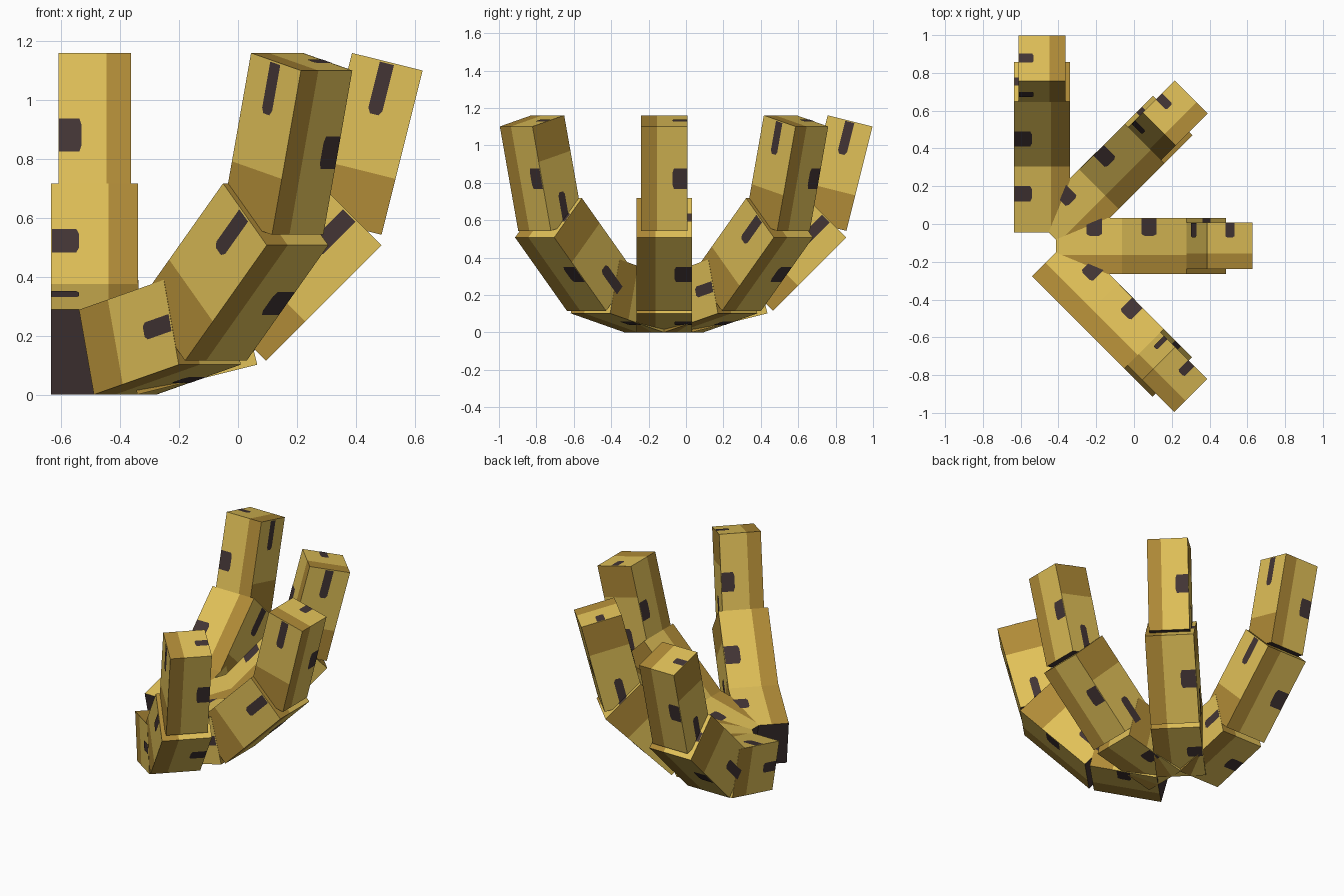
import bpy, bmesh
from math import radians, sin, cos
from mathutils import Vector

if "Cube" in bpy.data.objects:
    bpy.data.objects.remove(bpy.data.objects["Cube"])


def material(name, rgb):
    m = bpy.data.materials.new(name)
    m.diffuse_color = (*rgb, 1)
    m.use_nodes = True
    m.node_tree.nodes["Principled BSDF"].inputs["Base Color"].default_value = m.diffuse_color
    return m


MATS = [material("yellow", (0.753, 0.533, 0.098)),
        material("ochre", (0.434, 0.258, 0.038)),
        material("dark_brown", (0.056, 0.036, 0.036))]
YELLOW, OCHRE, BROWN = range(3)


def poly(bm, pts, normal, mat):
    f = bm.faces.new([bm.verts.new(p) for p in pts])
    f.normal_update()
    if f.normal.dot(normal) < 0:
        f.normal_flip()
    f.material_index = mat


# One box side: ochre band at the start of axis w, yellow rest, brown spot near its end
def panel(bm, corner, w, x, normal):
    def at(a, b, lift=0.0):
        return corner + w * a + x * b + normal * lift
    poly(bm, [at(0, 0), at(.34, 0), at(.34, 1), at(0, 1)], normal, OCHRE)
    poly(bm, [at(.34, 0), at(1, 0), at(1, 1), at(.34, 1)], normal, YELLOW)
    spot = [(.68, .44), (.71, .40), (.99, .40), (.99, .60), (.71, .60), (.68, .56)]
    poly(bm, [at(a, b, .002) for a, b in spot], normal, BROWN)


# A tilted block: base is the centre of its lower outer edge
def block(name, base, heading, tilt, length, thick, width):
    h = Vector((cos(heading), sin(heading), 0))
    right = Vector((sin(heading), -cos(heading), 0))
    up = Vector((0, 0, 1))
    d = h * cos(tilt) + up * sin(tilt)
    n = up * cos(tilt) - h * sin(tilt)
    left = -right * width
    c = base + right * width / 2
    run, rise = d * length, n * thick
    bm = bmesh.new()
    panel(bm, c, left, run, -n)                       # outer side
    panel(bm, c + rise, left, run, n)                 # inner side
    panel(bm, c + run, left, rise, d)                 # far end
    panel(bm, c, run, rise, right)                    # right flank
    panel(bm, c + left + run, -run, rise, -right)     # left flank, turned round
    poly(bm, [c, c + left, c + left + rise, c + rise], -d, BROWN)  # near end
    bmesh.ops.remove_doubles(bm, verts=bm.verts, dist=1e-4)
    me = bpy.data.meshes.new(name)
    bm.to_mesh(me)
    bm.free()
    for m in MATS:
        me.materials.append(m)
    bpy.context.collection.objects.link(bpy.data.objects.new(name, me))


# Segments: name, reach, height, tilt, length, thickness, width
SEGMENTS = [("lower", .028, 0, 14, .42, .297, .298),
            ("middle", .465, .115, 45, .555, .297, .296),
            ("upper", .858, .543, 76, .575, .247, .247)]

# Fingers: name, root, heading
FINGERS = [("back_finger", (-.487, 0), 90),
           ("back_right_finger", (-.402, -.032), 45),
           ("right_finger", (-.37, -.116), 0),
           ("front_right_finger", (-.404, -.203), -45)]

for finger, (rx, ry), deg in FINGERS:
    a = radians(deg)
    for seg, reach, z, tilt, length, thick, width in SEGMENTS:
        base = Vector((rx + reach * cos(a), ry + reach * sin(a), z))
        block(f"{finger}_{seg}", base, a, radians(tilt), length, thick, width)
